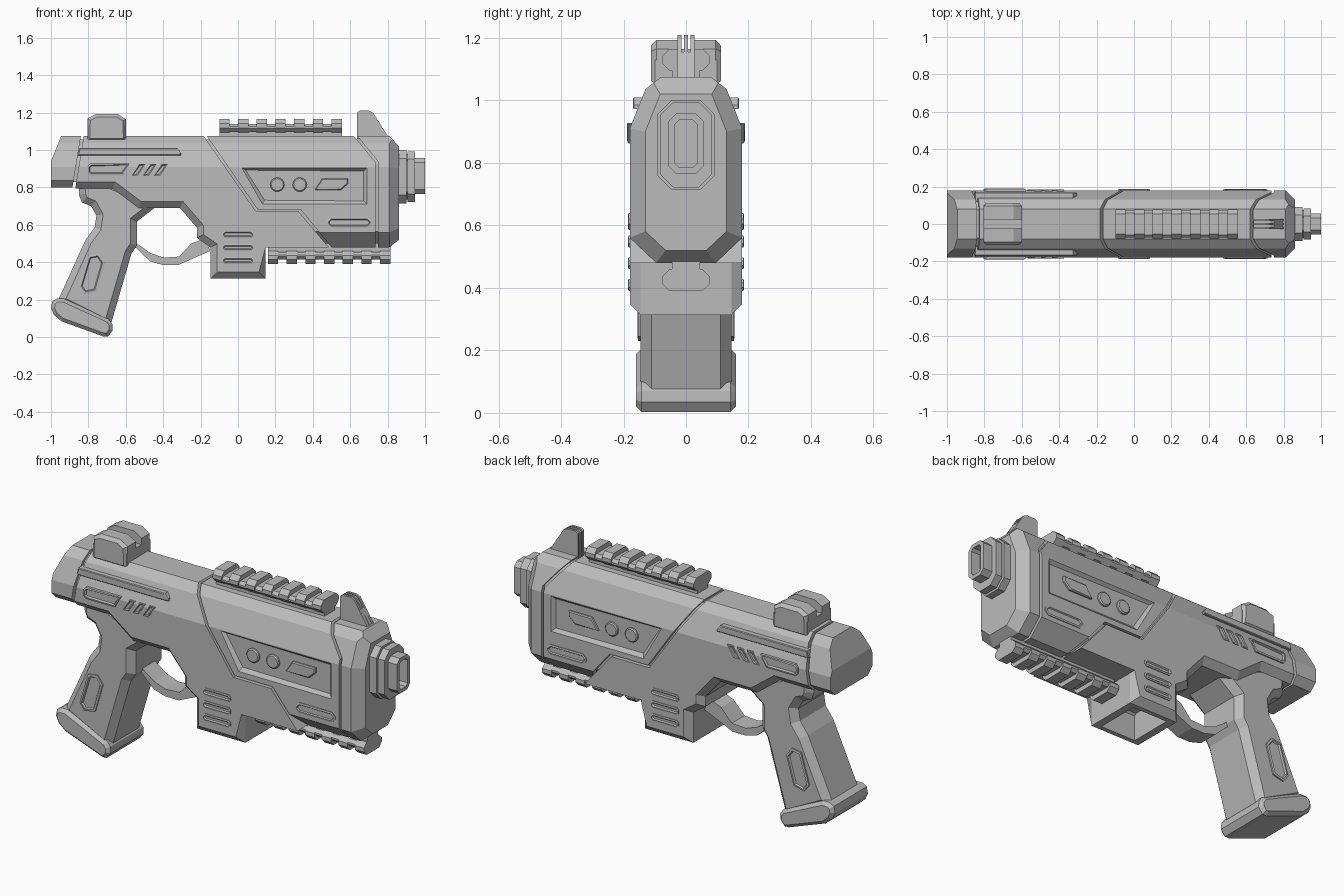
import bpy, bmesh, math
from mathutils import Vector

if "Cube" in bpy.data.objects:
    bpy.data.objects.remove(bpy.data.objects["Cube"])

GREY = (0.5, 0.5, 0.5, 1)
metal = bpy.data.materials.new("plain grey")
metal.use_nodes = True
metal.diffuse_color = GREY
metal.node_tree.nodes["Principled BSDF"].inputs["Base Color"].default_value = GREY


def finish(bm, name):
    bmesh.ops.recalc_face_normals(bm, faces=bm.faces)
    mesh = bpy.data.meshes.new(name)
    bm.to_mesh(mesh)
    bm.free()
    mesh.materials.append(metal)
    ob = bpy.data.objects.new(name, mesh)
    bpy.context.scene.collection.objects.link(ob)
    return ob


def extrude(bm, start, end):
    """Solid between two matching rings; returns the end cap."""
    a = [bm.verts.new(p) for p in start]
    b = [bm.verts.new(p) for p in end]
    bm.faces.new(a)
    cap = bm.faces.new(b)
    for i in range(len(a)):
        j = (i + 1) % len(a)
        bm.faces.new((a[i], a[j], b[j], b[i]))
    return cap


def prism(name, pts, w, bevel=0, keep=lambda m: True, cuts=()):
    """Side profile widened to +-w, edges chamfered, corners planed off."""
    bm = bmesh.new()
    extrude(bm, [(x, -w, z) for x, z in pts], [(x, w, z) for x, z in pts])
    bmesh.ops.recalc_face_normals(bm, faces=bm.faces)
    if bevel:
        rim = [e for e in bm.edges if abs(e.verts[0].co.y - e.verts[1].co.y) < 1e-5
               and keep((e.verts[0].co + e.verts[1].co) / 2)]
        bmesh.ops.bevel(bm, geom=rim, offset=bevel, segments=1, affect='EDGES')
    for co, no in cuts:
        for s in (1, -1):
            bmesh.ops.bisect_plane(bm, geom=bm.verts[:] + bm.edges[:] + bm.faces[:], dist=1e-5,
                                   plane_co=(co[0], s * co[1], co[2]),
                                   plane_no=(no[0], s * no[1], no[2]), clear_outer=True)
            bmesh.ops.holes_fill(bm, edges=[e for e in bm.edges if e.is_boundary], sides=0)
    return finish(bm, name)


def side_pair(name, pts, y0, y1, rim=0, step=0, sink=0):
    """Matching pieces on both flanks; rim and step chamfer the cap, sink dishes it."""
    bm = bmesh.new()
    caps = [extrude(bm, [(x, s * y0, z) for x, z in pts], [(x, s * y1, z) for x, z in pts])
            for s in (1, -1)]
    bmesh.ops.recalc_face_normals(bm, faces=bm.faces)
    if rim:
        bmesh.ops.inset_individual(bm, faces=caps, thickness=rim, depth=step)
    if sink:
        bmesh.ops.inset_individual(bm, faces=caps, thickness=0.006, depth=-sink)
    return finish(bm, name)


def lengthwise(name, yz, x0, x1):
    bm = bmesh.new()
    extrude(bm, [(x0, y, z) for y, z in yz], [(x1, y, z) for y, z in yz])
    return finish(bm, name)


def octagon(a0, a1, b0, b1, c):
    return [(a0 + c, b0), (a1 - c, b0), (a1, b0 + c), (a1, b1 - c),
            (a1 - c, b1), (a0 + c, b1), (a0, b1 - c), (a0, b0 + c)]


def carve(target, cutter):
    mod = target.modifiers.new("carve", 'BOOLEAN')
    mod.operation = 'DIFFERENCE'
    mod.solver = 'EXACT'
    mod.object = cutter
    cutter.hide_render = True
    bpy.context.view_layer.objects.active = target
    bpy.ops.object.modifier_apply(modifier=mod.name)
    bpy.data.objects.remove(cutter)


# Planes that shape the body's cross-section
TOP = [((0, .18, .91), (0, .93, .37)), ((0, .125, 1.04), (0, .61, .79))]
KEEL = [((0, .18, .56), (0, .69, -.73))]
NOSE = [((.81, .18, .8), (1, 1, 0)), ((.81, .18, .91), (1, .93, .37)),
        ((.81, .18, .56), (1, .69, -.73))]
INNER = [((c[0], c[1] - .015, c[2] - .012), n) for c, n in TOP] + [((0, .16, .57), (0, .69, -.73))]

# Body: core seen in the seams, rear cap, receiver, front shell, nose collar
prism("inner_core", [(-.95, 1.055), (.8, 1.055), (.8, .5), (.12, .5), (-.1, .6), (-.28, .72),
                     (-.5, .72), (-.64, .83), (-.95, .83)], .155, cuts=INNER)
prism("rear_cap", [(-1, .94), (-.945, 1.075), (-.84, 1.075), (-.885, .8), (-1, .8)], .18,
      cuts=TOP + [((0, .18, .838), (0, .7, -.7))])
receiver = prism("receiver", [(-.825, 1.075), (-.183, 1.075), (.097, .67), (.325, .67), (.485, .48),
                              (.147, .48), (.147, .313), (-.147, .313), (-.147, .48), (-.22, .53),
                              (-.22, .585), (-.31, .69), (-.53, .69), (-.67, .795), (-.87, .795)],
                 .18, .035, lambda m: m.z < .8 and m.x < .15, TOP)
shell = prism("front_shell", [(-.167, 1.075), (.62, 1.075), (.735, .935), (.735, .48),
                              (.5, .48), (.335, .682), (.105, .682)], .18, cuts=TOP + KEEL)
prism("nose_collar", [(.637, 1.075), (.81, 1.075), (.86, 1.02), (.86, .52), (.81, .48),
                      (.748, .48), (.748, .94)], .18, cuts=TOP + KEEL + NOSE)
carve(receiver, lengthwise("magazine_opening", octagon(-.12, .12, .25, .46, .01), -.105, .105))

# Recessed side panel with buttons
PANEL = [(.02, .905), (.69, .905), (.69, .71), (.13, .71)]
carve(shell, side_pair("panel_cutter", PANEL, .2, .181, .025, .018))
for i, x in enumerate((.21, .33)):
    disc = [(x + .038 * math.cos(math.tau * k / 16), .815 + .038 * math.sin(math.tau * k / 16))
            for k in range(16)]
    side_pair("panel_button_%d" % i, disc, .15, .172, .006, .005)
side_pair("panel_plate", [(.41, .785), (.45, .848), (.588, .848), (.588, .82), (.55, .785)],
          .15, .172, .006, .005)

# Slots and trim on the flanks
side_pair("front_slot", octagon(.475, .715, .585, .64, .02), .16, .184, .01, .002, .008)
for i in range(3):
    z = .53 - .07 * i
    side_pair("magazine_slot_%d" % i, octagon(-.085, .085, z, z + .038, .012),
              .16, .184, .008, .002, .006)
    x = -.57 + .06 * i
    side_pair("slash_vent_%d" % i, [(x, .862), (x + .04, .925), (x + .075, .925), (x + .035, .862)],
              .16, .183, .005, .001, .004)
side_pair("rear_slot", [(-.805, .88), (-.79, .865), (-.615, .865), (-.58, .928), (-.79, .928),
                        (-.805, .912)], .15, .187, .01, .002, .009)
side_pair("rear_stripe", [(-.855, .972), (-.305, .972), (-.305, .985), (-.325, 1.01), (-.848, 1.01)],
          .12, .166, .005, .003)

# Grip, grip inlay and base plate
prism("grip", [(-.85, .82), (-.85, .76), (-.835, .72), (-.785, .7), (-.757, .65), (-.767, .585),
               (-.815, .52), (-.965, .19), (-.685, .05), (-.57, .445), (-.54, .49), (-.54, .618),
               (-.44, .695), (-.5, .75), (-.66, .82)], .145, .035, lambda m: m.z < .8)
side_pair("grip_inlay", [(-.8, .435), (-.745, .445), (-.712, .4), (-.757, .245), (-.82, .23),
                         (-.85, .27)], .13, .153, .012, .002, .008)
prism("grip_base", [(-.97, .205), (-.93, .205), (-.69, .095), (-.672, .07), (-.67, .035), (-.695, .003),
                    (-.72, .003), (-.945, .085), (-.985, .12), (-1, .155), (-.993, .19)], .16, .018)

# Trigger guard
prism("trigger_guard", [(-.56, .49), (-.47, .405), (-.4, .385), (-.32, .385), (-.15, .46),
                        (-.17, .53), (-.25, .5), (-.315, .43), (-.4, .425), (-.47, .45),
                        (-.54, .5)], .055)


# Accessory rails: neck, bar and ribs, upright or hanging
def rail(name, x0, base, up):
    x1 = x0 + .655

    def band(half, lo, hi, c):
        lo, hi = base + up * lo, base + up * hi
        return octagon(-half, half, min(lo, hi), max(lo, hi), c)
    lengthwise(name + "_neck", band(.045, -.02, .04, .001), x0, x1)
    lengthwise(name + "_bar", band(.073, .025, .065, .015), x0, x1)
    for i in range(7):
        lengthwise("%s_rib_%d" % (name, i), band(.077, .02, .09, .024),
                   x0 + .1 * i, x0 + .1 * i + .055)


rail("top_rail", -.1, 1.075, 1)
rail("lower_rail", .16, .48, -1)

# Rear sight: base with two lobes
prism("rear_sight_base", [(-.805, 1.05), (-.6, 1.05), (-.6, 1.13), (-.805, 1.13)], .1)
side_pair("rear_sight_lobe", [(-.805, 1.05), (-.6, 1.05), (-.6, 1.165), (-.645, 1.193),
                              (-.76, 1.193), (-.805, 1.168)], .025, .095, .018, .017)

# Front sight: block, side ears and centre post
EAR = [(.635, 1.06), (.635, 1.2), (.65, 1.21), (.7, 1.21), (.722, 1.2), (.81, 1.06)]
prism("front_sight_block", [(.64, 1.06), (.64, 1.155), (.752, 1.155), (.805, 1.06)], .02)
prism("front_sight_post", EAR, .006)
side_pair("front_sight_ear", EAR, .015, .027)

# Stepped muzzle with a sunken bore
lengthwise("muzzle_ring", octagon(-.092, .092, .715, 1.0, .045), .85, .9)
lengthwise("muzzle_neck", octagon(-.074, .074, .735, .98, .04), .89, .91)
lengthwise("muzzle_step", octagon(-.084, .084, .722, .993, .042), .905, .945)
tip = lengthwise("muzzle_tip", octagon(-.056, .056, .765, .958, .025), .93, 1.0)
carve(tip, lengthwise("bore_cutter", octagon(-.035, .035, .785, .938, .014), .94, 1.05))
